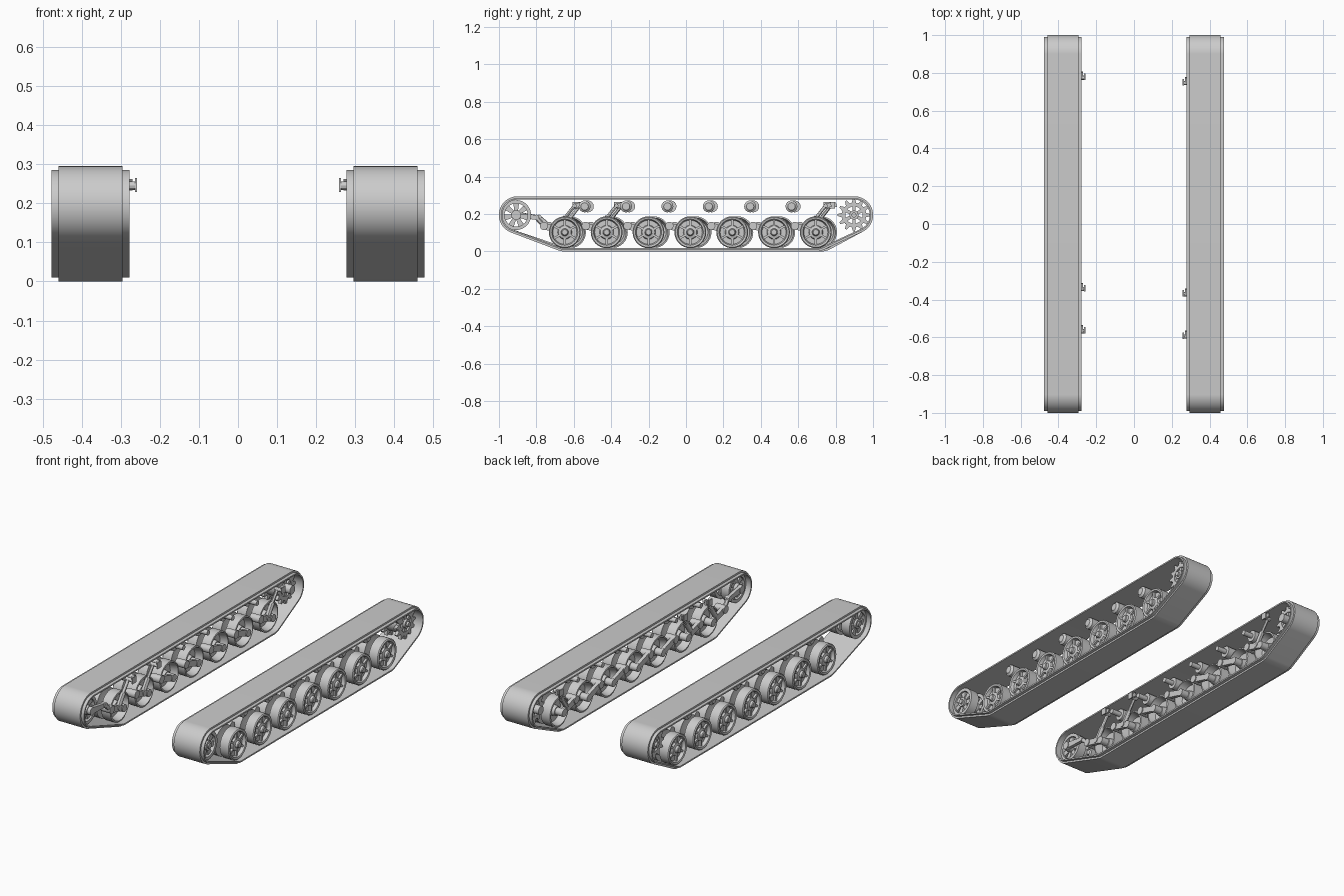
import bpy, bmesh
from math import sin, cos, pi, tau, radians
from mathutils import Vector, Matrix

cube = bpy.data.objects.get("Cube")
if cube:
    bpy.data.objects.remove(cube, do_unlink=True)

grey = bpy.data.materials.new("light_grey")
grey.use_nodes = True
grey.diffuse_color = (0.6, 0.6, 0.6, 1)
grey.node_tree.nodes["Principled BSDF"].inputs["Base Color"].default_value = grey.diffuse_color


def finish(bm, name):
    bmesh.ops.remove_doubles(bm, verts=bm.verts, dist=1e-6)
    bmesh.ops.recalc_face_normals(bm, faces=bm.faces)
    mesh = bpy.data.meshes.new(name)
    bm.to_mesh(mesh)
    bm.free()
    mesh.materials.append(grey)
    mesh.shade_smooth()
    mesh.set_sharp_from_angle(angle=radians(30))
    obj = bpy.data.objects.new(name, mesh)
    bpy.context.collection.objects.link(obj)


def skin(bm, rows, closed=True):
    """Bridge a list of vertex loops, each loop closed."""
    rows = [[bm.verts.new(p) for p in row] for row in rows]
    pairs = list(zip(rows, rows[1:])) + ([(rows[-1], rows[0])] if closed else [])
    for a, b in pairs:
        for i in range(len(a)):
            j = (i + 1) % len(a)
            bm.faces.new((a[i], a[j], b[j], b[i]))


def lathe(bm, s, y, z, profile, seg=32, closed=False):
    """Revolve (x, radius) points about an axle across the track."""
    rows = [[(s * x, y + r * cos(tau * k / seg), z + r * sin(tau * k / seg))
             for k in range(seg)] for x, r in profile]
    if closed:
        skin(bm, rows)
        return
    rows_v = [[bm.verts.new(p) for p in row] for row in rows]
    for a, b in zip(rows_v, rows_v[1:]):
        for i in range(seg):
            j = (i + 1) % seg
            bm.faces.new((a[i], a[j], b[j], b[i]))
    bm.faces.new(rows_v[0])
    bm.faces.new(rows_v[-1])


def disc(bm, s, y, z, x0, x1, r, seg=24):
    lathe(bm, s, y, z, [(x0, r), (x1, r)], seg)


def tube(bm, s, y, z, x0, x1, r0, r1):
    lathe(bm, s, y, z, [(x0, r0), (x1, r0), (x1, r1), (x0, r1)], closed=True)


def bar(bm, s, p, q, x0, x1, w0, w1):
    """Flat tapered bar between two (y, z) points."""
    p, q = Vector(p), Vector(q)
    d = (q - p).normalized()
    n = Vector((-d.y, d.x))
    outline = [p + n * w0, q + n * w1, q - n * w1, p - n * w0]
    ends = [[bm.verts.new((s * x, c.x, c.y)) for c in outline] for x in (x0, x1)]
    for e in ends:
        bm.faces.new(e)
    for i in range(4):
        j = (i + 1) % 4
        bm.faces.new((ends[0][i], ends[0][j], ends[1][j], ends[1][i]))


def rod(bm, s, x, p, q, r):
    """Round rod between two (y, z) points at one x."""
    a, b = Vector((s * x, *p)), Vector((s * x, *q))
    rot = Vector((0, 0, 1)).rotation_difference(b - a).to_matrix().to_4x4()
    bmesh.ops.create_cone(bm, cap_ends=True, segments=12, radius1=r, radius2=r,
                          depth=(b - a).length, matrix=Matrix.Translation((a + b) / 2) @ rot)


def spokes(bm, s, y, z, count, r0, r1, x0, x1, w0, w1, turn=0.0):
    for k in range(count):
        a = tau * k / count + turn
        bar(bm, s, (y + r0 * cos(a), z + r0 * sin(a)),
            (y + r1 * cos(a), z + r1 * sin(a)), x0, x1, w0, w1)


END_Z, END_Y, WHEEL_Z, PITCH = 0.195, 0.9, 0.103, 0.2237


def belt(name, s, circles, x0, x1, outer, inner):
    """Band wrapped around circles, between two offsets from the running line."""
    rows = []
    for k in range(144):
        n = Vector((cos(tau * k / 144), sin(tau * k / 144)))
        c, r = max(circles, key=lambda e: e[0].dot(n) + e[1])
        po, pi_ = c + n * (r - outer), c + n * (r - inner)
        rows.append([(s * x0, *po), (s * x1, *po), (s * x1, *pi_), (s * x0, *pi_)])
    bm = bmesh.new()
    skin(bm, rows)
    finish(bm, name)


WHEEL = [(0.466, 0.014), (0.462, 0.018), (0.45, 0.02), (0.446, 0.034), (0.436, 0.038),
         (0.436, 0.064), (0.454, 0.07), (0.457, 0.08), (0.452, 0.085), (0.398, 0.085),
         (0.396, 0.07), (0.39, 0.045), (0.376, 0.045), (0.37, 0.07), (0.368, 0.085),
         (0.312, 0.085), (0.31, 0.077), (0.352, 0.066), (0.356, 0.03), (0.325, 0.026)]


def build_side(s, label, dy):
    wheels = [-0.648 + PITCH * i + dy for i in range(7)]
    circles = [(Vector((-END_Y, END_Z)), 0.1), (Vector((END_Y, END_Z)), 0.1),
               (Vector((wheels[0], WHEEL_Z)), WHEEL_Z), (Vector((wheels[-1], WHEEL_Z)), WHEEL_Z)]
    belt(label + "_track_tread", s, circles, 0.295, 0.459, 0.0, 0.011)
    belt(label + "_track_band", s, circles, 0.277, 0.477, 0.01, 0.018)

    for i, y in enumerate(wheels):
        # Double road wheel with ribbed outer dish
        bm = bmesh.new()
        lathe(bm, s, y, WHEEL_Z, WHEEL)
        spokes(bm, s, y, WHEEL_Z, 6, 0.03, 0.067, 0.434, 0.447, 0.006, 0.006, pi / 6)
        finish(bm, f"{label}_road_wheel_{i + 1}")
        # Trailing arm with pivot boss and axle
        bm = bmesh.new()
        pivot = (y - 0.112, 0.137)
        bar(bm, s, pivot, (y, WHEEL_Z), 0.284, 0.304, 0.018, 0.015)
        disc(bm, s, *pivot, 0.279, 0.34, 0.022, 16)
        disc(bm, s, y, WHEEL_Z, 0.28, 0.33, 0.021, 16)
        finish(bm, f"{label}_swing_arm_{i + 1}")

    # Shock absorbers on the first two and last wheels
    for i in (0, 1, 6):
        y = wheels[i]
        top, mid, low = (y + 0.052, 0.245), (y + 0.005, 0.185), (y - 0.04, 0.12)
        bm = bmesh.new()
        rod(bm, s, 0.293, top, mid, 0.009)
        rod(bm, s, 0.293, mid, low, 0.014)
        disc(bm, s, *top, 0.262, 0.307, 0.011, 12)
        disc(bm, s, *low, 0.28, 0.307, 0.016, 12)
        bar(bm, s, (top[0] - 0.012, 0.247), (top[0] + 0.022, 0.247), 0.258, 0.264, 0.018, 0.018)
        bar(bm, s, top, (top[0] + 0.03, 0.25), 0.27, 0.28, 0.012, 0.012)
        finish(bm, f"{label}_shock_absorber_{i + 1}")

    # Return rollers
    for i in range(6):
        y = -0.542 + 0.2212 * i + dy * 0.6
        bm = bmesh.new()
        lathe(bm, s, y, 0.241, [(0.43, 0.012), (0.43, 0.02), (0.424, 0.024), (0.42, 0.032),
                                (0.34, 0.032), (0.34, 0.014), (0.283, 0.014)], 16)
        finish(bm, f"{label}_return_roller_{i + 1}")

    # Front idler: two spoked discs on a hub
    y, z = -0.908, END_Z
    bm = bmesh.new()
    for x0, x1 in ((0.31, 0.36), (0.4, 0.45)):
        tube(bm, s, y, z, x0, x1, 0.062, 0.08)
        spokes(bm, s, y, z, 7, 0.018, 0.066, x0 + 0.01, x1 - 0.01, 0.009, 0.016, pi / 2)
    disc(bm, s, y, z, 0.3, 0.452, 0.026)
    disc(bm, s, y, z, 0.44, 0.46, 0.014)
    finish(bm, label + "_idler_wheel")

    # Idler tension link to the first pivot
    bm = bmesh.new()
    pivot = (wheels[0] - 0.112, 0.137)
    elbow = (-0.8 + dy / 2, 0.182)
    bar(bm, s, (y, z), elbow, 0.284, 0.303, 0.018, 0.011)
    rod(bm, s, 0.294, elbow, pivot, 0.012)
    disc(bm, s, *elbow, 0.28, 0.308, 0.015, 12)
    disc(bm, s, y, z, 0.28, 0.32, 0.022)
    finish(bm, label + "_tension_link")

    # Rear drive sprocket: two toothed rings joined by a drum
    y = END_Y - 0.002
    bm = bmesh.new()
    for x0, x1 in ((0.325, 0.343), (0.412, 0.43)):
        tube(bm, s, y, z, x0, x1, 0.046, 0.066)
        spokes(bm, s, y, z, 12, 0.062, 0.087, x0, x1, 0.013, 0.005)
        spokes(bm, s, y, z, 6, 0.015, 0.052, x0 + 0.003, x1 - 0.003, 0.009, 0.009, pi / 6)
    tube(bm, s, y, z, 0.33, 0.425, 0.048, 0.058)
    disc(bm, s, y, z, 0.285, 0.44, 0.024)
    disc(bm, s, y, z, 0.43, 0.452, 0.013)
    finish(bm, label + "_drive_sprocket")


build_side(1, "left", 0.0)
build_side(-1, "right", 0.028)
